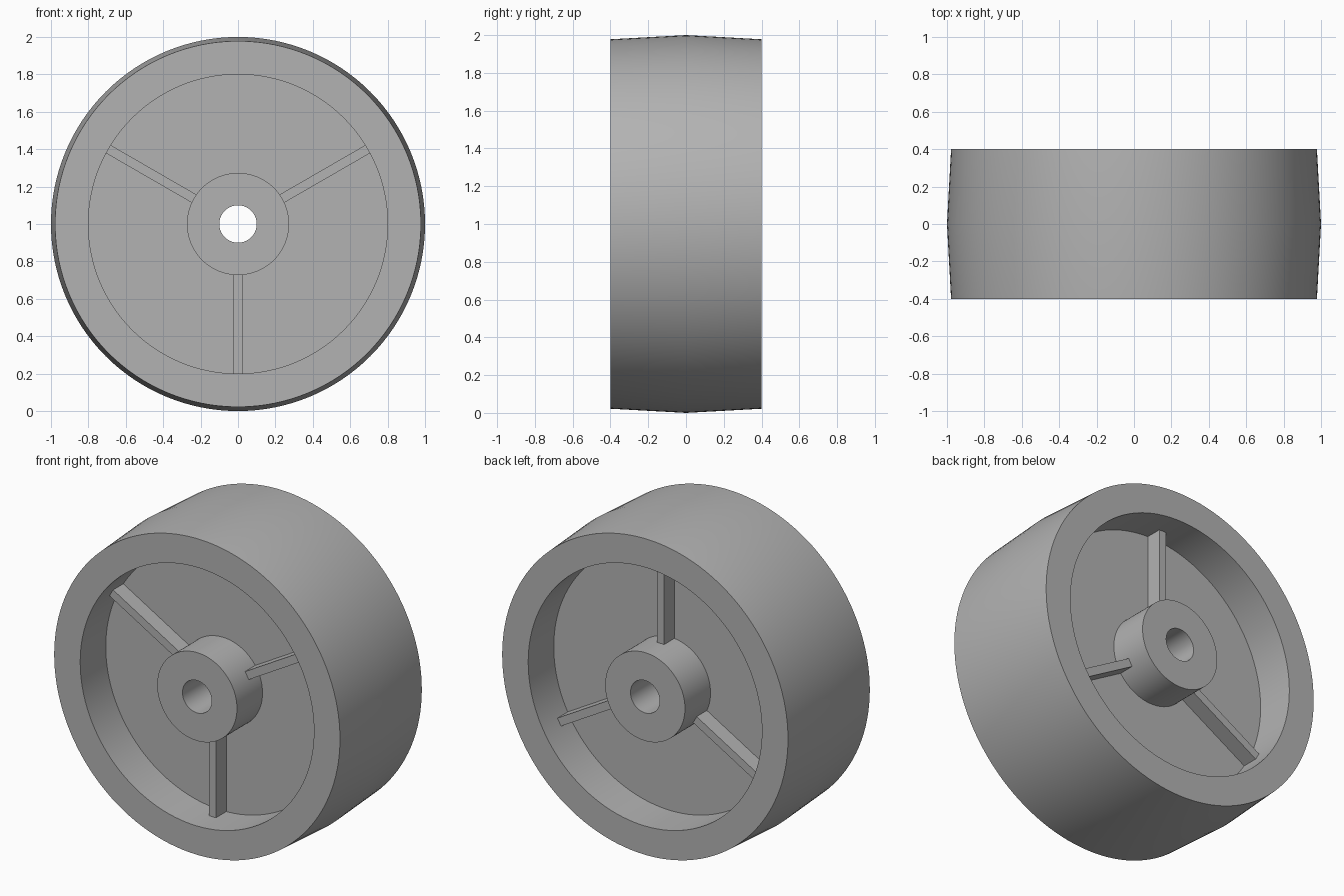
import bpy, bmesh
from math import radians, tau, sin, cos
from mathutils import Matrix, Vector

cube = bpy.data.objects.get("Cube")
if cube:
    bpy.data.objects.remove(cube, do_unlink=True)

SEGMENTS = 128
HALF_WIDTH = 0.4
HALF_WEB = 0.15
SPOKE_TOP = 0.25
BORE, HUB, RIM, EDGE, CROWN = 0.1, 0.273, 0.8, 0.978, 1.0
CENTRE = Vector((0, 0, 1))

grey = bpy.data.materials.new("plain_grey")
grey.use_nodes = True
colour = (0.45, 0.45, 0.45, 1)
grey.diffuse_color = colour
grey.node_tree.nodes["Principled BSDF"].inputs["Base Color"].default_value = colour


def finish(bm, name):
    """Turn a bmesh into a grey object with smooth curves and sharp edges."""
    bmesh.ops.recalc_face_normals(bm, faces=bm.faces)
    mesh = bpy.data.meshes.new(name)
    bm.to_mesh(mesh)
    bm.free()
    mesh.materials.append(grey)
    mesh.shade_smooth()
    mesh.set_sharp_from_angle(angle=radians(30))
    obj = bpy.data.objects.new(name, mesh)
    obj.location = CENTRE
    bpy.context.collection.objects.link(obj)
    return obj


# Wheel body: crowned rim, web, hub and bore turned from one closed section
front = [(CROWN, 0), (EDGE, -HALF_WIDTH), (RIM, -HALF_WIDTH), (RIM, -HALF_WEB),
         (HUB, -HALF_WEB), (HUB, -HALF_WIDTH), (BORE, -HALF_WIDTH)]
section = front + [(r, -y) for r, y in reversed(front[1:])]

bm = bmesh.new()
rings = []
for i in range(SEGMENTS):
    a = tau * i / SEGMENTS
    rings.append([bm.verts.new((r * cos(a), y, r * sin(a))) for r, y in section])
for i, ring in enumerate(rings):
    following = rings[(i + 1) % SEGMENTS]
    for j in range(len(section)):
        k = (j + 1) % len(section)
        bm.faces.new((ring[j], ring[k], following[k], following[j]))
finish(bm, "wheel_body")


# Ribs: three per side, joining hub to rim, staggered between the two sides
def rib(name, side, degrees):
    inner, outer = HUB - 0.01, RIM + 0.005
    depth = SPOKE_TOP - HALF_WEB + 0.02
    bm = bmesh.new()
    bmesh.ops.create_cube(bm, size=1)
    place = (Matrix.Rotation(radians(-degrees), 4, 'Y')
             @ Matrix.Translation(((inner + outer) / 2, side * (SPOKE_TOP - depth / 2), 0))
             @ Matrix.Diagonal((outer - inner, depth, 0.05, 1)))
    bmesh.ops.transform(bm, matrix=place, verts=bm.verts)
    finish(bm, name)


for label, side, start in (("front", -1, 30), ("back", 1, 90)):
    for n in range(3):
        rib(f"{label}_rib_{n + 1}", side, start + 120 * n)
